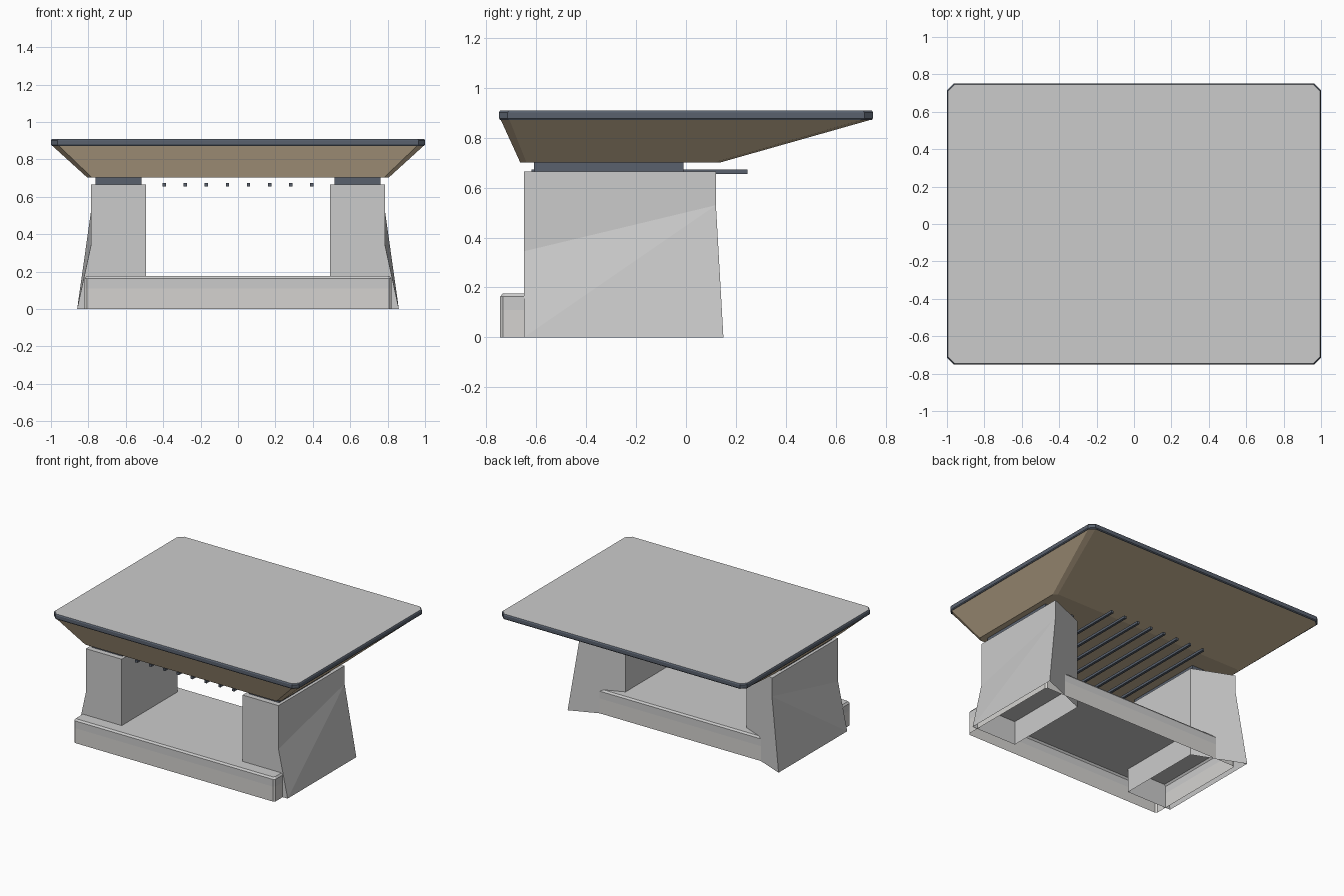
import bpy, bmesh

if "Cube" in bpy.data.objects:
    bpy.data.objects.remove(bpy.data.objects["Cube"])


def material(name, rgb):
    m = bpy.data.materials.new(name)
    m.diffuse_color = (*rgb, 1)
    m.use_nodes = True
    m.node_tree.nodes["Principled BSDF"].inputs["Base Color"].default_value = m.diffuse_color
    return m


GREY = material("light_grey", (0.8, 0.8, 0.8))
SHADE = material("mid_grey", (0.66, 0.65, 0.63))
DARK = material("dark_slate", (0.10, 0.12, 0.155))
TAN = material("tan", (0.57, 0.45, 0.30))


def make(name, verts, faces, mats=(), face_mats=None, mirror=False):
    me = bpy.data.meshes.new(name)
    me.from_pydata(verts, [], faces)
    for m in mats:
        me.materials.append(m)
    if face_mats:
        me.polygons.foreach_set("material_index", face_mats)
    bm = bmesh.new()
    bm.from_mesh(me)
    bmesh.ops.recalc_face_normals(bm, faces=bm.faces)
    bm.to_mesh(me)
    bm.free()
    ob = bpy.data.objects.new(name, me)
    bpy.context.collection.objects.link(ob)
    if mirror:
        ob.modifiers.new("mirror", 'MIRROR')
    return ob


def ring(hx, y0, y1, z, c):
    """Rectangle with clipped corners at height z."""
    return [(hx, y0 + c, z), (hx, y1 - c, z), (hx - c, y1, z), (-hx + c, y1, z),
            (-hx, y1 - c, z), (-hx, y0 + c, z), (-hx + c, y0, z), (hx - c, y0, z)]


def loft(name, rings, mats, band_mats, top_mat=0, bottom=True):
    verts = [v for r in rings for v in ring(*r)]
    faces, idx = [], []
    for k in range(len(rings) - 1):
        for i in range(8):
            a, b = k * 8 + i, k * 8 + (i + 1) % 8
            faces.append((a, b, b + 8, a + 8))
            idx.append(band_mats[k])
    faces.append(tuple(range(len(verts) - 8, len(verts))))
    idx.append(top_mat)
    if bottom:
        faces.append(tuple(range(7, -1, -1)))
        idx.append(0)
    return make(name, verts, faces, mats, idx)


def box(name, x0, x1, y0, y1, z0, z1, mats, mirror=False):
    verts = [(x, y, z) for z in (z0, z1) for x, y in ((x0, y0), (x1, y0), (x1, y1), (x0, y1))]
    faces = [(3, 2, 1, 0), (4, 5, 6, 7)] + [(i, (i + 1) % 4, (i + 1) % 4 + 4, i + 4) for i in range(4)]
    return make(name, verts, faces, mats, None, mirror)


# Top slab: dark rim, grey surface
loft("table_top", [(0.995, -0.745, 0.745, 0.872, 0.035), (1.0, -0.75, 0.75, 0.878, 0.035),
                   (1.0, -0.75, 0.75, 0.902, 0.035), (0.995, -0.745, 0.745, 0.91, 0.035)],
     [DARK, GREY], [0, 0, 0], top_mat=1)

# Tapered tan underside
loft("tapered_underside", [(0.805, -0.665, 0.14, 0.702, 0.025), (0.993, -0.743, 0.743, 0.873, 0.035)],
     [TAN], [0])

# Low base, an open-bottomed tray with a darker lower band
loft("base", [(0.82, -0.745, 0.067, 0.0, 0.012), (0.82, -0.745, 0.067, 0.11, 0.012),
              (0.82, -0.745, 0.067, 0.163, 0.012), (0.81, -0.735, 0.057, 0.176, 0.012)],
     [SHADE, GREY], [0, 1, 1], top_mat=1, bottom=False)

# Flared legs, open at the bottom
leg = [(0.493, -0.65, 0.665), (0.785, -0.65, 0.665), (0.785, 0.12, 0.665), (0.493, 0.0, 0.665),
       (0.785, -0.65, 0.345), (0.785, 0.12, 0.53),
       (0.493, -0.65, 0), (0.86, -0.65, 0), (0.86, 0.15, 0), (0.493, 0.0, 0)]
make("leg", leg, [(0, 1, 2, 3), (0, 6, 7, 4, 1), (1, 4, 5, 2), (4, 7, 5), (7, 8, 5),
                  (2, 5, 8, 9, 3), (0, 3, 9, 6)], mirror=True)

# Dark spacers between legs and top
box("spacer", 0.517, 0.763, -0.61, -0.01, 0.66, 0.705, [DARK], mirror=True)

# Row of thin rods under the top
for i in range(8):
    x = -0.395 + i * 0.79 / 7
    box(f"rod_{i + 1}", x - 0.009, x + 0.009, -0.62, 0.247, 0.655, 0.673, [DARK])
